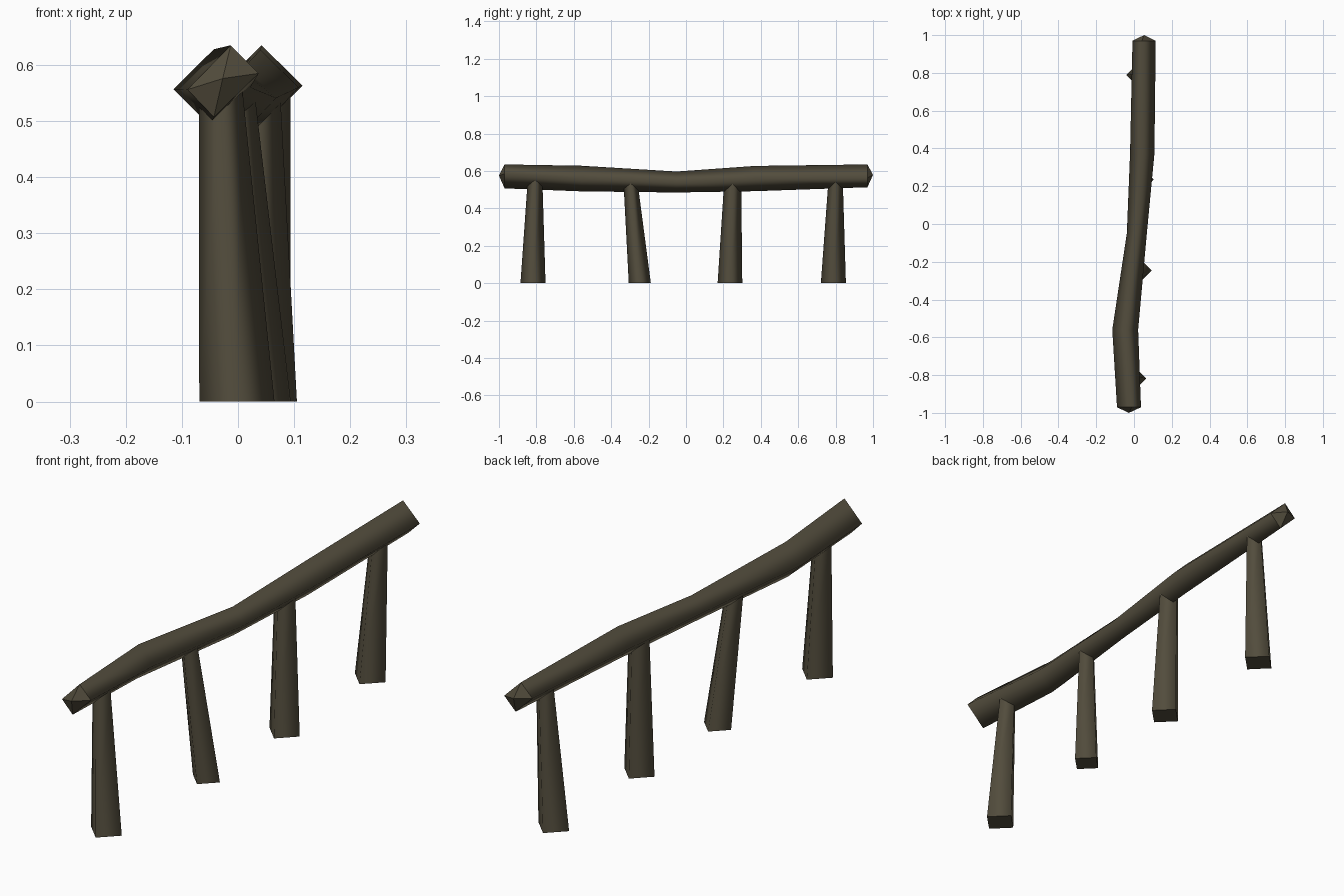
import bpy, bmesh
from mathutils import Vector

if "Cube" in bpy.data.objects:
    bpy.data.objects.remove(bpy.data.objects["Cube"])

wood = bpy.data.materials.new("weathered wood")
wood.diffuse_color = (0.085, 0.073, 0.046, 1)
wood.use_nodes = True
wood.node_tree.nodes["Principled BSDF"].inputs["Base Color"].default_value = wood.diffuse_color


def loft(name, rings, tips=None):
    """Skin four-sided rings; close the ends flat or with shallow points."""
    bm = bmesh.new()
    vs = [[bm.verts.new(p) for p in ring] for ring in rings]
    for a, b in zip(vs, vs[1:]):
        for i in range(4):
            j = (i + 1) % 4
            bm.faces.new((a[i], a[j], b[j], b[i])).smooth = True
    for k, end in enumerate((vs[0], vs[-1])):
        if tips:
            tip = bm.verts.new(tips[k])
            for i in range(4):
                bm.faces.new((end[i], end[(i + 1) % 4], tip))
        else:
            bm.faces.new(end)
    bmesh.ops.recalc_face_normals(bm, faces=bm.faces)
    mesh = bpy.data.meshes.new(name)
    bm.to_mesh(mesh)
    bm.free()
    mesh.materials.append(wood)
    obj = bpy.data.objects.new(name, mesh)
    bpy.context.collection.objects.link(obj)


# Crooked top rail: y, then (x, z) of the top, right, bottom and left corners
sections = [
    (-0.97, (-0.013, 0.635), (0.037, 0.585), (-0.043, 0.507), (-0.090, 0.556)),
    (-0.56, (-0.043, 0.628), (0.022, 0.560), (-0.050, 0.491), (-0.115, 0.557)),
    (-0.05, (0.012, 0.597), (0.068, 0.541), (0.015, 0.485), (-0.038, 0.541)),
    (0.37, (0.040, 0.627), (0.108, 0.560), (0.046, 0.492), (-0.021, 0.560)),
    (0.97, (0.042, 0.635), (0.115, 0.563), (0.065, 0.513), (-0.008, 0.585)),
]
rings = [[Vector((x, y, z)) for x, z in pts] for y, *pts in sections]
tips = []
for ring, y in ((rings[0], -1), (rings[-1], 1)):
    c = sum(ring, Vector()) / 4
    tips.append((c.x, y, c.z + 0.005))
loft("top_rail", rings, tips)


# Tapered leaning posts with diamond sections
def diamond(x, y, z, r):
    return [(x + r, y, z), (x, y + r, z), (x - r, y, z), (x, y - r, z)]


posts = [  # base x, y, radius; top x, y, radius
    (-0.002, -0.818, 0.067, -0.031, -0.807, 0.039),
    (0.035, -0.247, 0.059, -0.008, -0.298, 0.037),
    (0.039, 0.235, 0.066, 0.030, 0.250, 0.045),
    (0.026, 0.788, 0.067, 0.056, 0.800, 0.038),
]
for n, (bx, by, br, tx, ty, tr) in enumerate(posts, 1):
    loft(f"post_{n}", [diamond(bx, by, 0, br), diamond(tx, ty, 0.555, tr)])
